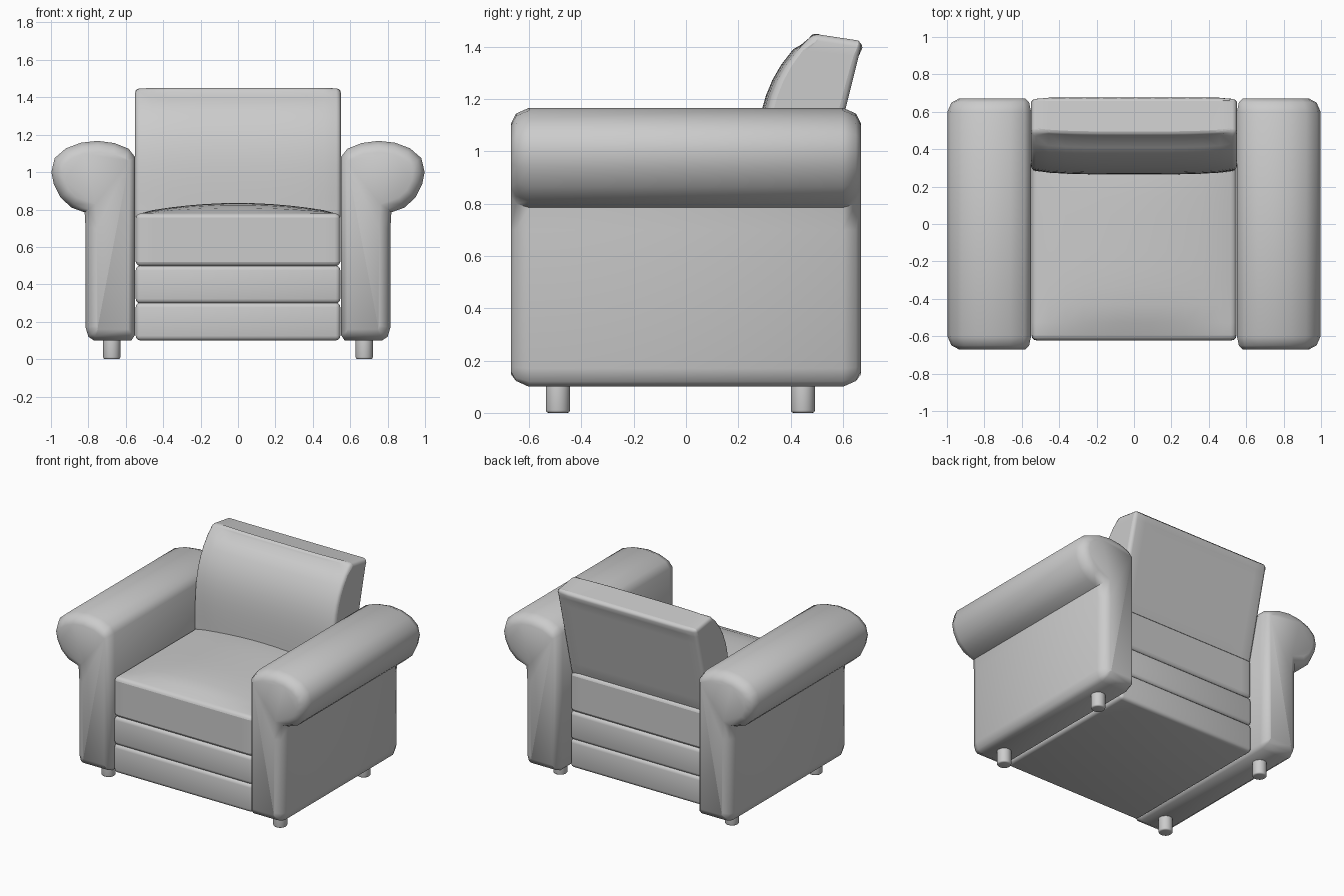
import bpy, bmesh, math
from mathutils import Vector

old = bpy.data.objects.get("Cube")
if old:
    bpy.data.objects.remove(old, do_unlink=True)

GREY = (0.6, 0.6, 0.6, 1)
fabric = bpy.data.materials.new("grey_fabric")
fabric.use_nodes = True
fabric.diffuse_color = GREY
fabric.node_tree.nodes["Principled BSDF"].inputs["Base Color"].default_value = GREY


def finish(bm, name):
    """Turn a bmesh into a smooth shaded object."""
    bmesh.ops.recalc_face_normals(bm, faces=bm.faces)
    mesh = bpy.data.meshes.new(name)
    bm.to_mesh(mesh)
    bm.free()
    mesh.materials.append(fabric)
    obj = bpy.data.objects.new(name, mesh)
    bpy.context.collection.objects.link(obj)
    bpy.ops.object.select_all(action="DESELECT")
    obj.select_set(True)
    bpy.context.view_layer.objects.active = obj
    bpy.ops.object.shade_smooth_by_angle(angle=math.radians(60))
    return obj


def round_edges(bm, width, limit=55):
    edges = [e for e in bm.edges
             if len(e.link_faces) == 2 and e.calc_face_angle() > math.radians(limit)]
    bmesh.ops.bevel(bm, geom=edges, offset=width, segments=3, profile=0.5, affect="EDGES")


def cushion(name, shape, cuts, width):
    """Box whose points (u, v, w in -1..1) are placed by the shape function."""
    bm = bmesh.new()
    bmesh.ops.create_cube(bm, size=2)
    if cuts:
        bmesh.ops.subdivide_edges(bm, edges=bm.edges[:], cuts=cuts, use_grid_fill=True)
    for v in bm.verts:
        v.co = shape(*v.co)
    round_edges(bm, width)
    return finish(bm, name)


HALF, FRONT, BACK = 0.547, -0.622, 0.525


def slab(bottom, top, crown=0):
    def shape(u, v, w):
        z = bottom + (top - bottom) * (w + 1) / 2
        if w > 0.99:
            z += crown * (1 - u * u) * (1 - v ** 4)
        return Vector((HALF * u, (FRONT + BACK) / 2 + (BACK - FRONT) / 2 * v, z))
    return shape


def backrest_shape(u, v, w):
    t, s = (w + 1) / 2, (v + 1) / 2
    front = 0.265 + 0.205 * t ** 4 + 0.02 * u ** 4
    rear = 0.505 + 0.17 * t
    z = 0.74 + t * (0.71 - 0.028 * s)
    return Vector((0.55 * u, front + (rear - front) * s, z))


# Stacked base panels, seat and leaning back cushion
cushion("lower_base_panel", slab(0.10, 0.302), 0, 0.025)
cushion("upper_base_panel", slab(0.298, 0.50), 0, 0.025)
cushion("seat_cushion", slab(0.496, 0.78, 0.055), 11, 0.03)
cushion("back_cushion", backrest_shape, 11, 0.025)

# Cross-section of the rolled arm, from the inner bottom round the outside
ARM = [(0.57, 0.10), (0.77, 0.10), (0.80, 0.12), (0.815, 0.17), (0.815, 0.70),
       (0.82, 0.785), (0.89, 0.81), (0.95, 0.865), (0.985, 0.935), (0.998, 1.0),
       (0.98, 1.075), (0.92, 1.127), (0.84, 1.157), (0.75, 1.167), (0.66, 1.155),
       (0.585, 1.125), (0.55, 1.08), (0.55, 0.13)]


def inset_profile(points, amount):
    """Move the outline inwards, less on the side facing the seat."""
    result = []
    for i, p in enumerate(points):
        a, b, c = Vector(points[i - 1]), Vector(p), Vector(points[(i + 1) % len(points)])
        d1, d2 = (b - a).normalized(), (c - b).normalized()
        n1, n2 = Vector((-d1.y, d1.x)), Vector((-d2.y, d2.x))
        m = (n1 + n2).normalized()
        move = m * amount / max(0.6, m.dot(n1))
        if m.x > 0:
            move.x *= 0.5
        result.append(b + move)
    return result


def arm(name, side):
    bm = bmesh.new()
    rings = []
    for y, amount in [(-0.67, 0.06), (-0.65, 0.022), (-0.60, 0),
                      (0.60, 0), (0.65, 0.022), (0.67, 0.06)]:
        rings.append([bm.verts.new((side * p.x, y, p.y))
                      for p in inset_profile(ARM, amount)])
    n = len(ARM)
    for r, q in zip(rings, rings[1:]):
        for i in range(n):
            j = (i + 1) % n
            bm.faces.new((r[i], r[j], q[j], q[i]))
    bm.faces.new(rings[0])
    bm.faces.new(rings[-1])
    finish(bm, name)


def leg(name, x, y):
    bm = bmesh.new()
    bmesh.ops.create_cone(bm, cap_ends=True, segments=24, radius1=0.046,
                          radius2=0.046, depth=0.14)
    round_edges(bm, 0.01)
    bmesh.ops.translate(bm, verts=bm.verts, vec=(x, y, 0.07))
    finish(bm, name)


# Mirrored arms with two feet each
for label, side in (("left", 1), ("right", -1)):
    arm(label + "_arm", side)
    leg(label + "_front_leg", side * 0.675, -0.49)
    leg(label + "_back_leg", side * 0.675, 0.447)
